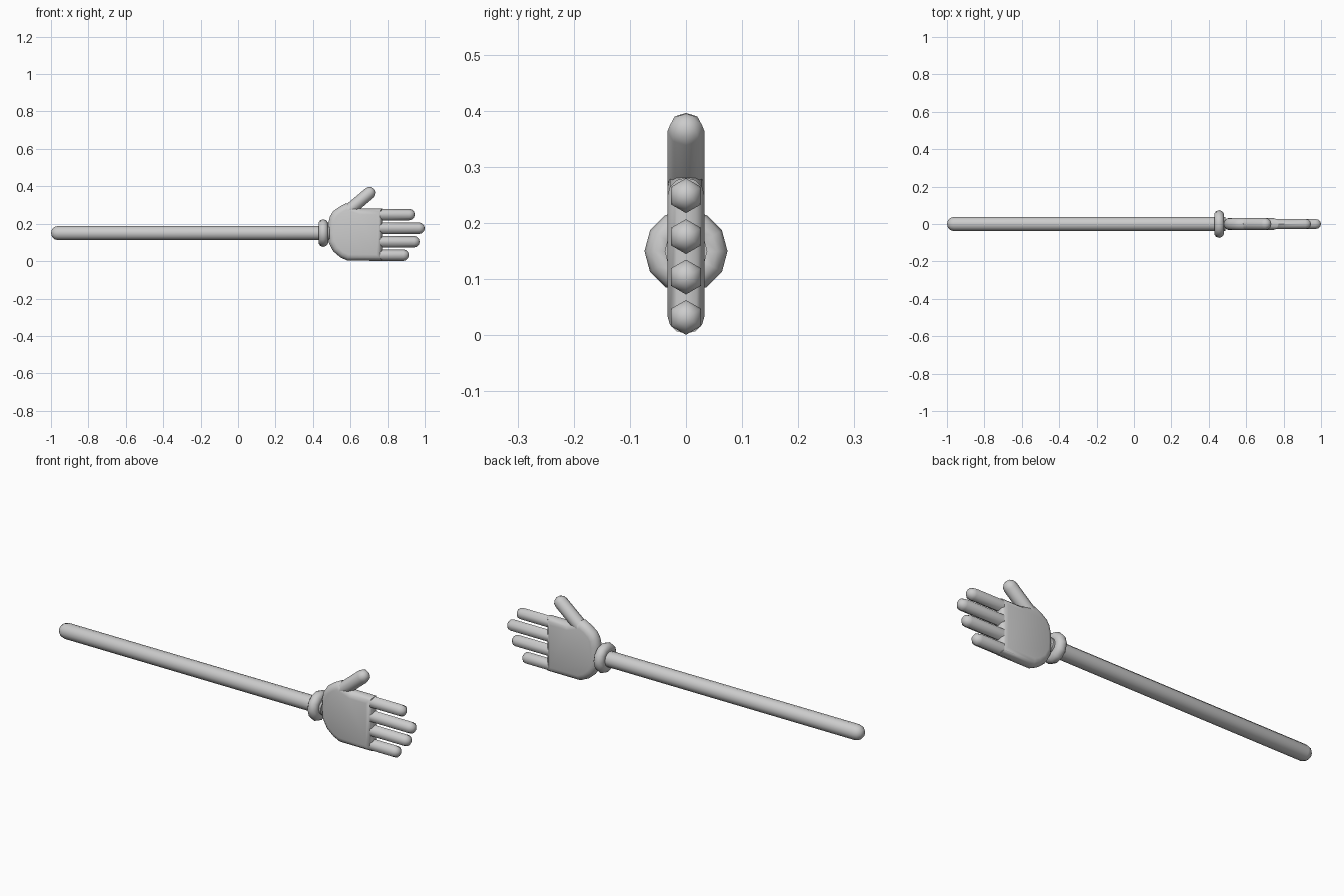
import bpy, bmesh, math
from mathutils import Vector

if "Cube" in bpy.data.objects:
    bpy.data.objects.remove(bpy.data.objects["Cube"])


def finish(bm, name, angle=60):
    bmesh.ops.recalc_face_normals(bm, faces=bm.faces[:])
    me = bpy.data.meshes.new(name)
    bm.to_mesh(me)
    bm.free()
    ob = bpy.data.objects.new(name, me)
    bpy.context.collection.objects.link(ob)
    bpy.ops.object.select_all(action='DESELECT')
    ob.select_set(True)
    bpy.context.view_layer.objects.active = ob
    bpy.ops.object.shade_smooth_by_angle(angle=math.radians(angle))
    return ob


def bridge(bm, a, b):
    n = len(a)
    for i in range(n):
        j = (i + 1) % n
        bm.faces.new((a[i], a[j], b[j], b[i]))


def capsule(name, start, end, r, sides, steps=3):
    """Rod in the xz plane: flat cap at start, dome whose tip touches end."""
    s, e = Vector((start[0], 0, start[1])), Vector((end[0], 0, end[1]))
    d = (e - s).normalized()
    side = Vector((0, 1, 0))
    up = d.cross(side)
    bm = bmesh.new()

    def ring(c, rad):
        return [bm.verts.new(c + rad * (math.cos(2 * math.pi * k / sides) * up +
                                        math.sin(2 * math.pi * k / sides) * side))
                for k in range(sides)]

    rings = [ring(s, r)]
    for i in range(steps):
        t = math.pi / 2 * i / steps
        rings.append(ring(e - d * r * (1 - math.sin(t)), r * math.cos(t)))
    for a, b in zip(rings, rings[1:]):
        bridge(bm, a, b)
    bm.faces.new(rings[0])
    tip = bm.verts.new(e)
    last = rings[-1]
    for i in range(sides):
        bm.faces.new((last[i], last[(i + 1) % sides], tip))
    return finish(bm, name)


def inset(pts, d):
    """Mitred inward offset of a counter-clockwise outline."""
    out = []
    for i, p in enumerate(pts):
        a = (p - pts[i - 1]).normalized()
        b = (pts[(i + 1) % len(pts)] - p).normalized()
        na, nb = Vector((-a.y, a.x)), Vector((-b.y, b.x))
        out.append(p + (na + nb) * d / (1 + na.dot(nb)))
    return out


CZ = 0.15

# long handle
capsule("handle", (0.49, CZ), (-1.0, CZ), 0.038, 12)

# wrist cuff ring
bm = bmesh.new()
rings = []
for k in range(12):
    a = 2 * math.pi * k / 12
    ring = []
    for j in range(10):
        b = 2 * math.pi * j / 10
        rad = 0.047 + 0.027 * math.cos(b)
        ring.append(bm.verts.new((0.455 + 0.027 * math.sin(b),
                                  rad * math.cos(a), CZ + rad * math.sin(a))))
    rings.append(ring)
for k in range(12):
    bridge(bm, rings[k], rings[(k + 1) % 12])
finish(bm, "wrist_cuff")

# palm: outline with rounded rim
outline = [Vector(p) for p in (
    (0.583, 0.003), (0.772, 0.003), (0.772, 0.281), (0.655, 0.281), (0.577, 0.310),
    (0.540, 0.290), (0.508, 0.267), (0.490, 0.238), (0.481, 0.200), (0.479, 0.150),
    (0.483, 0.100), (0.508, 0.053), (0.545, 0.021))]
R = 0.033
bm = bmesh.new()
rings = []
for k in range(-3, 4):
    t = math.pi / 2 * k / 3
    pts = inset(outline, R * 0.95 * (1 - math.cos(t)))
    rings.append([bm.verts.new((p.x, R * math.sin(t), p.y)) for p in pts])
for a, b in zip(rings, rings[1:]):
    bridge(bm, a, b)
bm.faces.new(rings[0])
bm.faces.new(rings[-1])
finish(bm, "palm")

# fingers
for name, z, tip in (("index_finger", 0.249, 0.947), ("middle_finger", 0.176, 1.0),
                     ("ring_finger", 0.104, 0.973), ("little_finger", 0.032, 0.915)):
    capsule(name, (0.70, z), (tip, z), 0.031, 6)

# thumb
ang = math.radians(40)
tip = (0.702 + R * math.cos(ang), 0.364 + R * math.sin(ang))
capsule("thumb", (tip[0] - 0.20 * math.cos(ang), tip[1] - 0.20 * math.sin(ang)), tip, R, 8)
